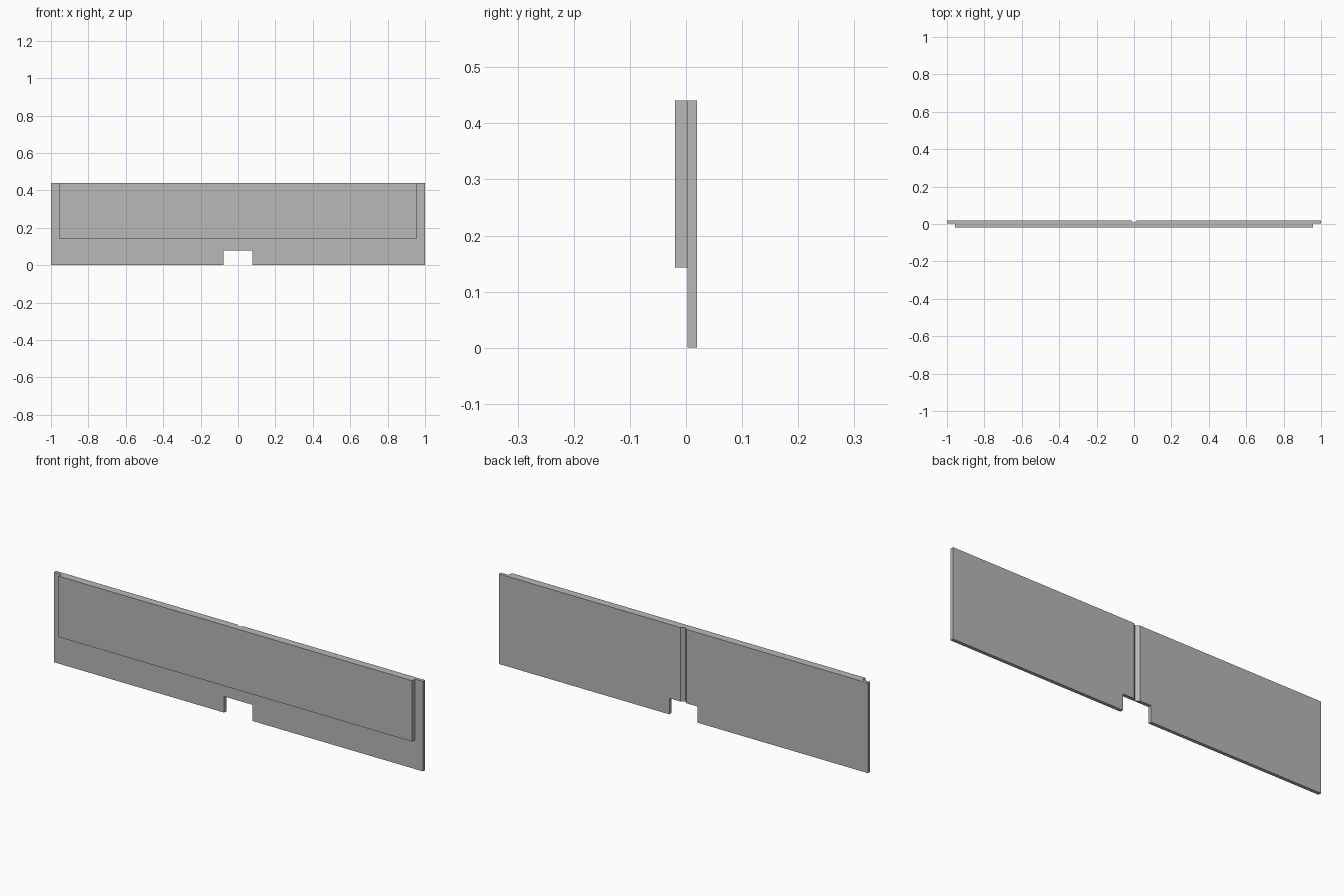
import bpy
import bmesh

cube = bpy.data.objects.get("Cube")
if cube:
    bpy.data.objects.remove(cube, do_unlink=True)

GREY = (0.48, 0.48, 0.48, 1.0)
mat = bpy.data.materials.new("plain grey")
mat.use_nodes = True
mat.diffuse_color = GREY
mat.node_tree.nodes["Principled BSDF"].inputs["Base Color"].default_value = GREY

HEIGHT = 0.441
BACK, JOINT, FRONT = 0.0195, 0.003, -0.0195


def prism(name, outline, offset):
    """Extrude a closed outline of 3D points along an offset."""
    bm = bmesh.new()
    face = bm.faces.new([bm.verts.new(p) for p in outline])
    moved = bmesh.ops.extrude_face_region(bm, geom=[face])["geom"]
    bmesh.ops.translate(bm, vec=offset,
                        verts=[v for v in moved if isinstance(v, bmesh.types.BMVert)])
    bmesh.ops.recalc_face_normals(bm, faces=bm.faces)
    mesh = bpy.data.meshes.new(name)
    bm.to_mesh(mesh)
    bm.free()
    mesh.materials.append(mat)
    obj = bpy.data.objects.new(name, mesh)
    bpy.context.collection.objects.link(obj)
    return obj


# Back board with a rectangular notch in its lower edge
half = [(0.077, 0), (1, 0), (1, HEIGHT)]
notch_top = (0.077, 0.079)
right = [notch_top] + half
outline = right + [(-x, z) for x, z in reversed(right)]
board = prism("back_board", [(x, JOINT, z) for x, z in outline],
              (0, BACK - JOINT, 0))

# Vertical V groove down the middle of the back
cutter = prism("groove_cutter",
               [(-0.026, BACK + 0.01, -0.1), (0.026, BACK + 0.01, -0.1),
                (0, BACK - 0.014, -0.1)], (0, 0, 1))
cutter.hide_render = True
cut = board.modifiers.new("groove", 'BOOLEAN')
cut.operation = 'DIFFERENCE'
cut.solver = 'EXACT'
cut.object = cutter
bpy.context.view_layer.objects.active = board
bpy.ops.object.modifier_apply(modifier=cut.name)
bpy.data.objects.remove(cutter, do_unlink=True)

# Raised front panel, flush with the top edge
prism("front_panel",
      [(x, JOINT, z) for x, z in [(-0.958, 0.143), (0.958, 0.143),
                                  (0.958, HEIGHT), (-0.958, HEIGHT)]],
      (0, FRONT - JOINT, 0))
